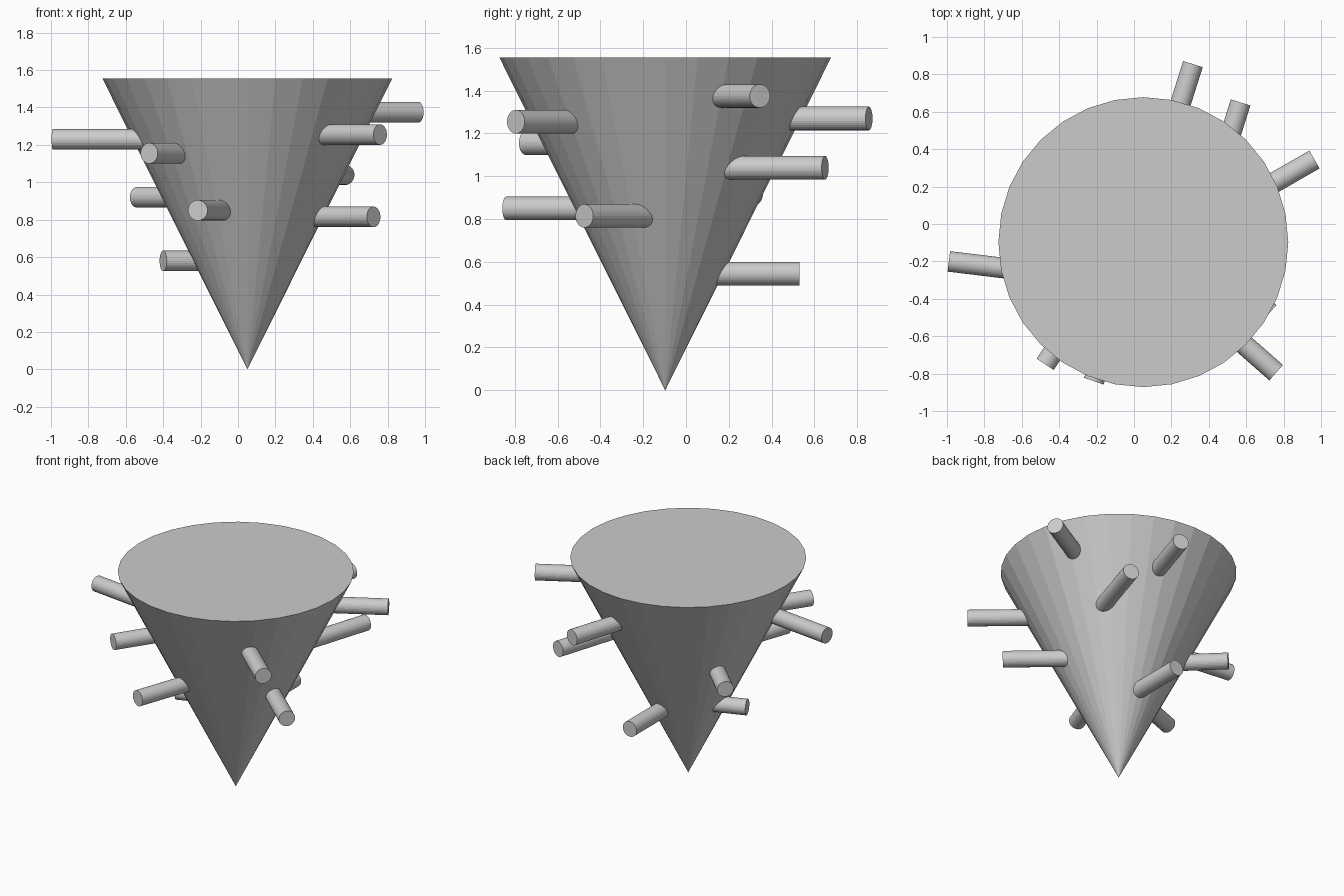
import bpy
from mathutils import Vector

cube = bpy.data.objects.get("Cube")
if cube:
    bpy.data.objects.remove(cube, do_unlink=True)

# Single grey material
grey = bpy.data.materials.new("plain_grey")
grey.use_nodes = True
colour = (0.6, 0.6, 0.6, 1)
grey.diffuse_color = colour
grey.node_tree.nodes["Principled BSDF"].inputs["Base Color"].default_value = colour

AXIS = Vector((0.05, -0.097, 0))
HEIGHT, RADIUS = 1.555, 0.775
PEG_RADIUS = 0.055


def finish(name):
    obj = bpy.context.object
    obj.name = name
    obj.data.materials.append(grey)
    return obj


def peg(name, tip, direction):
    """Horizontal round peg, running from its tip to beside the cone axis."""
    tip = Vector(tip)
    out = Vector((*direction, 0)).normalized()
    length = (tip - AXIS).dot(out)
    bpy.ops.mesh.primitive_cylinder_add(
        vertices=32, radius=PEG_RADIUS, depth=length,
        location=tip - out * length / 2,
        rotation=out.to_track_quat('Z', 'Y').to_euler())
    finish(name)


# Upside-down cone standing on its point
bpy.ops.mesh.primitive_cone_add(
    vertices=32, radius1=0, radius2=RADIUS, depth=HEIGHT,
    location=AXIS + Vector((0, 0, HEIGHT / 2)))
finish("cone_body")

# Pegs: tip position and outward direction
peg("right_peg_high", (-0.99, -0.20, 1.23), (-0.99, 0.12))
peg("right_peg_middle", (-0.54, 0.32, 0.92), (-0.72, 0.70))
peg("right_peg_low", (-0.40, -0.13, 0.58), (-0.94, -0.35))
peg("front_peg_high", (-0.475, -0.75, 1.155), (-0.55, -0.83))
peg("front_peg_low", (-0.215, -0.84, 0.85), (-0.33, -0.94))
peg("left_peg_high", (0.965, 0.345, 1.375), (0.87, 0.50))
peg("left_peg_middle", (0.76, -0.795, 1.255), (0.75, -0.66))
peg("left_peg_low", (0.725, -0.475, 0.815), (0.75, -0.66))
peg("back_peg_high", (0.315, 0.855, 1.27), (0.30, 0.95))
peg("back_peg_middle", (0.57, 0.65, 1.04), (0.30, 0.95))
peg("back_peg_low", (0.08, 0.53, 0.545), (0, 1))
